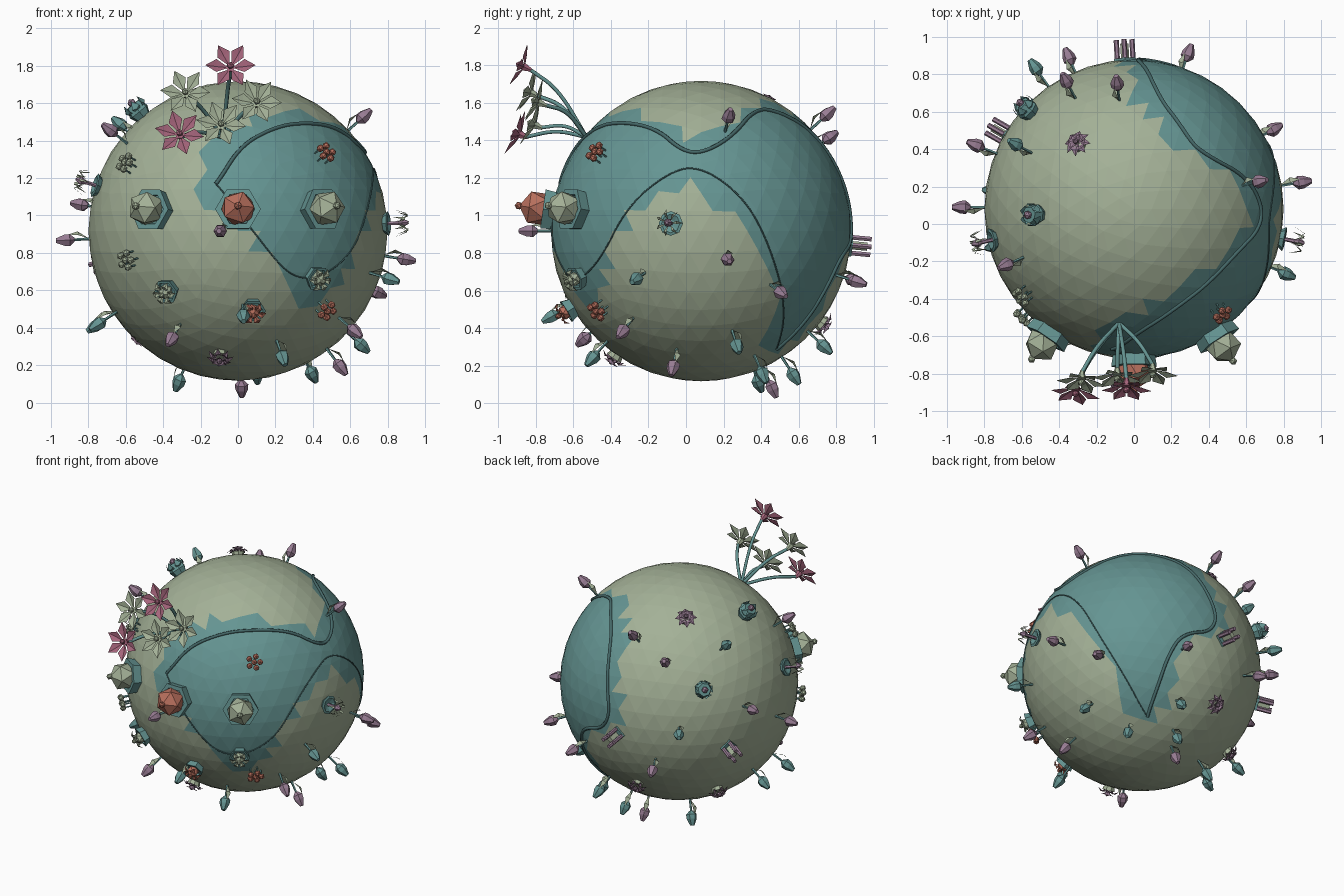
import bpy, bmesh, math
from mathutils import Matrix, Vector

old = bpy.data.objects.get("Cube")
if old:
    bpy.data.objects.remove(old)

CENTRE = Vector((0, .08, .917))
R = .8

# Materials
MATS = []


def material(name, rgb):
    m = bpy.data.materials.new(name)
    m.use_nodes = True
    m.diffuse_color = (*rgb, 1)
    bsdf = m.node_tree.nodes["Principled BSDF"]
    bsdf.inputs["Base Color"].default_value = (*rgb, 1)
    bsdf.inputs["Roughness"].default_value = .9
    MATS.append(m)
    return len(MATS) - 1


SAGE = material("sage green", (.37, .44, .31))
TEAL = material("teal", (.13, .3, .29))
MAUVE = material("mauve", (.31, .2, .29))
PINK = material("rose pink", (.38, .13, .2))
RED = material("terracotta", (.48, .16, .11))
DARK = material("deep teal", (.06, .14, .14))


# Shape helpers: every plant grows along its own z axis
def finish(bm, name, matrix):
    bm.transform(matrix)
    mesh = bpy.data.meshes.new(name)
    bm.to_mesh(mesh)
    bm.free()
    for m in MATS:
        mesh.materials.append(m)
    ob = bpy.data.objects.new(name, mesh)
    bpy.context.collection.objects.link(ob)
    return ob


def lathe(bm, profile, sides, mat, at=(0, 0)):
    rings = [[bm.verts.new((at[0] + r * math.cos(k * math.tau / sides),
                            at[1] + r * math.sin(k * math.tau / sides), z))
              for k in range(sides)] for r, z in profile]
    faces = [bm.faces.new((a[k], a[(k + 1) % sides], b[(k + 1) % sides], b[k]))
             for a, b in zip(rings, rings[1:]) for k in range(sides)]
    faces.append(bm.faces.new(rings[0][::-1]))
    faces.append(bm.faces.new(rings[-1]))
    for f in faces:
        f.material_index = mat


def ball(bm, radius, pos, mat, detail=1):
    made = bmesh.ops.create_icosphere(bm, subdivisions=detail, radius=radius,
                                      matrix=Matrix.Translation(pos))
    for v in made["verts"]:
        for f in v.link_faces:
            f.material_index = mat


def petals(bm, count, start, mid, tip, width, mat, turn=0):
    """Folded petals; start, mid and tip are (distance out, height)."""
    for k in range(count):
        spin = Matrix.Rotation(turn + k * math.tau / count, 3, 'Z')
        a, m, t = (bm.verts.new(spin @ Vector((p[0], 0, p[1]))) for p in (start, mid, tip))
        for s in (-1, 1):
            side = bm.verts.new(spin @ Vector((mid[0], s * width / 2, mid[1] + width / 5)))
            for tri in ((a, m, side), (m, t, side)):
                bm.faces.new(tri if s < 0 else tri[::-1]).material_index = mat


def outward(direction):
    d = Vector(direction).normalized()
    turn = d.to_track_quat('Z', 'Y').to_matrix().to_4x4()
    return Matrix.Translation(CENTRE + d * (R - .01)) @ turn


# Plants
def tulip(bm, colour):
    lathe(bm, [(.009, -.02), (.007, .1)], 5, TEAL)
    lathe(bm, [(.012, .085), (.036, .11), (.034, .14), (.014, .185)], 6, colour)
    petals(bm, 1, (.005, .01), (.04, .06), (.035, .12), .035, SAGE, 1)


def rosette(bm, colour):
    lathe(bm, [(.03, -.02), (.045, .035)], 8, SAGE)
    petals(bm, 8, (.01, .03), (.045, .045), (.075, .03), .04, colour)
    petals(bm, 6, (.005, .04), (.025, .06), (.045, .065), .03, colour, .3)
    ball(bm, .016, (0, 0, .06), colour)


def flower_pot(bm, colour):
    lathe(bm, [(.045, -.03), (.07, .05), (.055, .05), (.05, .035)], 6, TEAL)
    ball(bm, .042, (0, 0, .055), colour)
    petals(bm, 6, (.01, .07), (.045, .085), (.07, .07), .04, colour)
    ball(bm, .016, (0, 0, .1), colour)


def rose_pot(bm, colour):
    lathe(bm, [(.03, -.03), (.06, .04), (.045, .09), (.03, .09)], 7, TEAL)
    petals(bm, 6, (.02, .02), (.06, .06), (.05, .11), .05, TEAL)
    ball(bm, .024, (0, 0, .1), colour)


def crystal_pot(bm, colour):
    lathe(bm, [(.1, -.09), (.122, .06), (.09, .06), (.085, .04)], 6, TEAL)
    ball(bm, .098, (0, 0, .09), colour)
    ball(bm, .022, (0, 0, .19), colour)


def berry_cluster(bm, colour):
    for k in range(6):
        a = k * math.tau / 5
        out = .04 if k < 5 else 0
        x, y = out * math.cos(a), out * math.sin(a)
        lathe(bm, [(.005, -.02), (.005, .05)], 4, TEAL, (x, y))
        ball(bm, .022, (x, y, .06), colour)


def column_ring(bm, colour):
    lathe(bm, [(.06, -.02), (.06, .02)], 4, TEAL)
    for k in range(4):
        a = k * math.tau / 4
        lathe(bm, [(.014, .02), (.014, .12)], 6, colour,
              (.042 * math.cos(a), .042 * math.sin(a)))
    lathe(bm, [(.022, .02), (.022, .1)], 4, SAGE)


def tendril_cup(bm, colour):
    lathe(bm, [(.03, -.02), (.066, .03), (.05, .035), (.02, .02)], 8, TEAL)
    lathe(bm, [(.01, .02), (.012, .09), (.024, .11), (.008, .14)], 6, colour)
    petals(bm, 7, (.01, .08), (.05, .13), (.075, .07), .016, SAGE)


PLANTS = [
    ("mauve_tulip", tulip, MAUVE, [
        (-94, 1, -5), (-89, 36, 15), (-71, -31, 56), (-9, 67, 62), (-37, 70, 51),
        (68, 15, 62), (-36, 84, -27), (2, 39, -86), (-10, -95, 0), (-37, -65, -60),
        (77, 44, -34), (94, 15, -16), (55, -15, -73), (64, -43, -55), (30, 86, -28)]),
    ("teal_tulip", tulip, TEAL, [
        (-62, 34, 56), (-53, 76, 3), (-31, 30, -79), (-78, 10, -52), (3, -84, -48),
        (24, -58, -68), (82, -35, -26), (69, 20, -64), (41, 34, -79), (10, 50, -78),
        (20, 66, -62), (-75, -20, -50)]),
    ("mauve_rosette", rosette, MAUVE, [
        (-31, 36, 70), (-11, 68, -52), (-54, 30, -58), (-10, -48, -70)]),
    ("rose_pot", rose_pot, MAUVE, [(-60, 56, 31), (-54, -3, 65)]),
    ("sage_flower_pot", flower_pot, SAGE, [(-38, -66, -32), (42, -66, -25)]),
    ("red_flower_pot", flower_pot, RED, [(8, -72, -43)]),
    ("sage_crystal_pot", crystal_pot, SAGE, [(-45, -66, 11), (43, -66, 11)]),
    ("red_crystal_pot", crystal_pot, RED, [(0, -79, 11)]),
    ("red_berries", berry_cluster, RED, [(46, -55, 41), (48, -56, -43)]),
    ("sage_berries", berry_cluster, SAGE, [(-58, -45, 35), (-58, -56, -15)]),
    ("column_ring", column_ring, MAUVE, [(-5, 85, -8), (-73, 42, -17)]),
    ("tendril_cup", tendril_cup, MAUVE, [(80, -16, 4), (-78, -17, 25)]),
]
for name, build, colour, places in PLANTS:
    for place in places:
        bm = bmesh.new()
        build(bm, colour)
        finish(bm, name, outward(place))

# Globe with a sea region, outlined on a flat projection of the sphere
SEA = [(-1.27, .25), (-1.05, .75), (-.69, .73), (-.39, .59), (-.23, .51), (-.06, .35),
       (.07, .38), (.24, .61), (.39, .7), (.74, .68), (1.08, .22), (1.13, .06),
       (.84, -.15), (.7, -.16), (.65, -.41), (.4, -.63), (.28, -.64), (.29, -.41),
       (.3, -.25), (.21, -.08), (.11, .07), (.04, .07), (-.02, .18), (-.14, .12),
       (-.32, -.01), (-.34, -.12), (-.45, -.3), (-.46, -.38), (-.74, -.22), (-1, .04)]


def in_sea(p):
    d = p.normalized()
    if d.x < -.6:
        return False
    u, v = d.y / (1 + d.x), d.z / (1 + d.x)
    inside = False
    for (a, b), (c, e) in zip(SEA, SEA[1:] + SEA[:1]):
        if (b > v) != (e > v) and u < a + (v - b) * (c - a) / (e - b):
            inside = not inside
    return inside


bm = bmesh.new()
bmesh.ops.create_icosphere(bm, subdivisions=4, radius=R)
for f in bm.faces:
    f.material_index = TEAL if in_sea(f.calc_center_median()) else SAGE
finish(bm, "globe", Matrix.Translation(CENTRE))


# Tubes: shoreline and stems
def tube(name, points, radius, mat):
    cu = bpy.data.curves.new(name, 'CURVE')
    cu.dimensions = '3D'
    cu.bevel_depth = radius
    cu.bevel_resolution = 1
    cu.use_fill_caps = True
    sp = cu.splines.new('POLY')
    sp.points.add(len(points) - 1)
    for q, p in zip(sp.points, points):
        q.co = (*p, 1)
    cu.materials.append(MATS[mat])
    bpy.context.collection.objects.link(bpy.data.objects.new(name, cu))


def soften(pts, rounds=3):
    pts = [Vector(p) for p in pts]
    for _ in range(rounds):
        cut = [p for a, b in zip(pts, pts[1:]) for p in (a.lerp(b, .25), a.lerp(b, .75))]
        pts = [pts[0]] + cut + [pts[-1]]
    return pts


def on_globe(p):
    s = p.length_squared
    return CENTRE + Vector((1 - s, 2 * p.x, 2 * p.y)) * (R / (1 + s))


UPPER_SHORE = [(-1.1, .37), (-.83, .56), (-.54, .56), (-.32, .48), (-.17, .4), (-.07, .29),
               (.01, .28), (.12, .36), (.23, .53), (.34, .6), (.69, .56), (.99, .15),
               (.94, -.07), (.7, -.12), (.6, -.25), (.5, -.42), (.37, -.58)]
LOWER_SHORE = [(.37, -.58), (.34, -.3), (.21, .02), (.11, .15), (-.02, .23), (-.12, .2),
               (-.26, .09), (-.39, -.12), (-.58, -.24), (-.76, -.17), (-.99, .1), (-1.1, .37)]
tube("upper_shoreline", [on_globe(p) for p in soften(UPPER_SHORE)], .011, DARK)
tube("lower_shoreline", [on_globe(p) for p in soften(LOWER_SHORE)], .004, DARK)

# Lily bunch on long bending stems
ROOT = CENTRE + Vector((-.08, -.61, .5))
LILIES = [((-.04, -.86, 1.79), PINK), ((-.28, -.82, 1.65), SAGE), ((.1, -.78, 1.6), SAGE),
          ((-.09, -.8, 1.48), SAGE), ((-.31, -.88, 1.43), PINK)]
for k, (pos, colour) in enumerate(LILIES):
    head = Vector(pos)
    face = Vector((head.x * .3, -.9, .4)).normalized()
    bend = ROOT.lerp(head, .6) + Vector((0, .05, .03))
    tube("lily_stem", soften([ROOT, bend, head - face * .03]), .011, TEAL)
    bm = bmesh.new()
    lathe(bm, [(.01, -.04), (.026, .01)], 6, colour)
    petals(bm, 6, (.01, 0), (.075, .015), (.135, .035), .075, colour, k)
    ball(bm, .02, (0, 0, .03), colour)
    finish(bm, "lily_head", Matrix.Translation(head) @
           face.to_track_quat('Z', 'Y').to_matrix().to_4x4())
